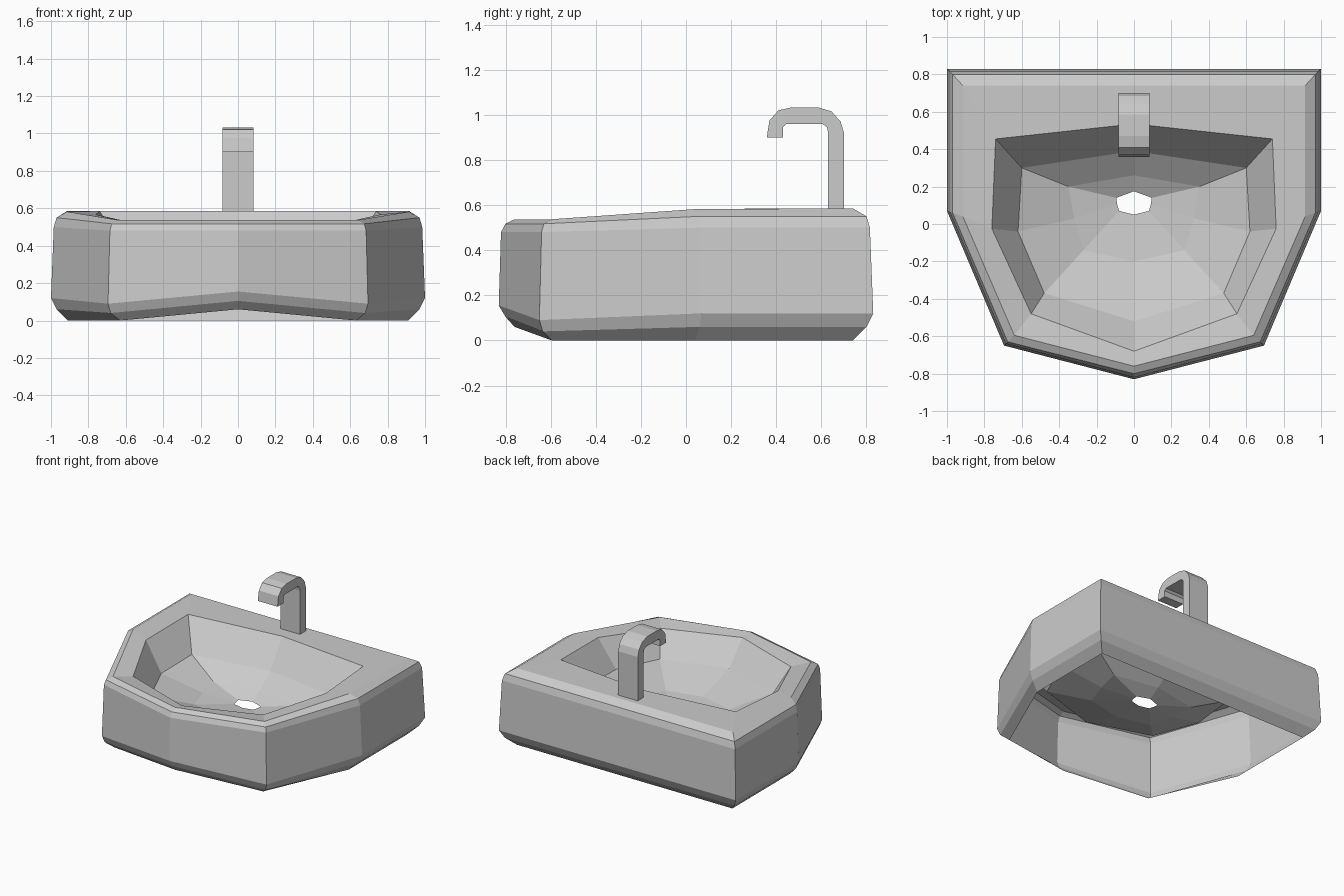
import bpy, bmesh


def make_object(name, bm):
    bmesh.ops.recalc_face_normals(bm, faces=bm.faces)
    mesh = bpy.data.meshes.new(name)
    bm.to_mesh(mesh)
    bm.free()
    obj = bpy.data.objects.new(name, mesh)
    bpy.context.collection.objects.link(obj)
    return obj


def full_ring(bm, half):
    """Half ring runs back centre -> right side -> front centre; mirror it in x."""
    pts = half + [(-x, y, z) for x, y, z in half[-2:0:-1]]
    return [bm.verts.new(p) for p in pts]


def outer(bx, by, bz, sx, sy, sz, fx, fy, fz, cy, cz):
    """Outline from back corner, side, front corner and front centre."""
    return [(0, by, bz), (bx, by, bz), (sx, sy, sz), (fx, fy, fz), (0, cy, cz)]


# Sink: open-bottomed shell running up the outside, over the rim, down to the drain
rings = [
    outer(0.91, 0.74, 0.0, 0.91, 0.04, 0.0, 0.63, -0.595, 0.0, -0.76, 0.06),
    outer(0.97, 0.80, 0.06, 0.97, 0.06, 0.06, 0.68, -0.635, 0.04, -0.80, 0.105),
    outer(1.0, 0.83, 0.12, 1.0, 0.07, 0.12, 0.695, -0.65, 0.09, -0.83, 0.155),
    outer(0.985, 0.815, 0.50, 0.985, 0.065, 0.50, 0.685, -0.64, 0.48, -0.82, 0.48),
    outer(0.97, 0.80, 0.55, 0.97, 0.06, 0.55, 0.675, -0.63, 0.517, -0.80, 0.517),
    outer(0.915, 0.74, 0.585, 0.915, 0.04, 0.582, 0.64, -0.595, 0.537, -0.76, 0.537),
    # basin
    [(0, 0.535, 0.585), (0.74, 0.455, 0.585), (0.76, -0.025, 0.567), (0.55, -0.48, 0.52), (0, -0.68, 0.52)],
    [(0, 0.39, 0.375), (0.60, 0.30, 0.375), (0.62, -0.04, 0.355), (0.48, -0.37, 0.345), (0, -0.52, 0.345)],
    [(0, 0.26, 0.275), (0.35, 0.20, 0.275), (0.32, 0.03, 0.26), (0.27, -0.14, 0.25), (0, -0.20, 0.25)],
    [(0, 0.175, 0.223), (0.095, 0.14, 0.223), (0.09, 0.105, 0.223), (0.08, 0.07, 0.223), (0, 0.05, 0.223)],
]
bm = bmesh.new()
loops = [full_ring(bm, r) for r in rings]
for a, b in zip(loops, loops[1:]):
    n = len(a)
    for i in range(n):
        j = (i + 1) % n
        bm.faces.new((a[i], a[j], b[j], b[i]))
make_object("sink_basin", bm)

# Faucet: side profile (y, z) extruded across x
profile = [(0.70, 0.58), (0.70, 0.92), (0.685, 0.97), (0.645, 1.015), (0.585, 1.033),
           (0.47, 1.033), (0.41, 1.02), (0.37, 0.975), (0.358, 0.90), (0.43, 0.90),
           (0.43, 0.945), (0.445, 0.96), (0.605, 0.96), (0.625, 0.945), (0.63, 0.92),
           (0.63, 0.58)]
bm = bmesh.new()
face = bm.faces.new([bm.verts.new((-0.083, y, z)) for y, z in profile])
ext = bmesh.ops.extrude_face_region(bm, geom=[face], use_keep_orig=True)
bmesh.ops.translate(bm, vec=(0.166, 0, 0),
                    verts=[g for g in ext["geom"] if isinstance(g, bmesh.types.BMVert)])
make_object("faucet", bm)
